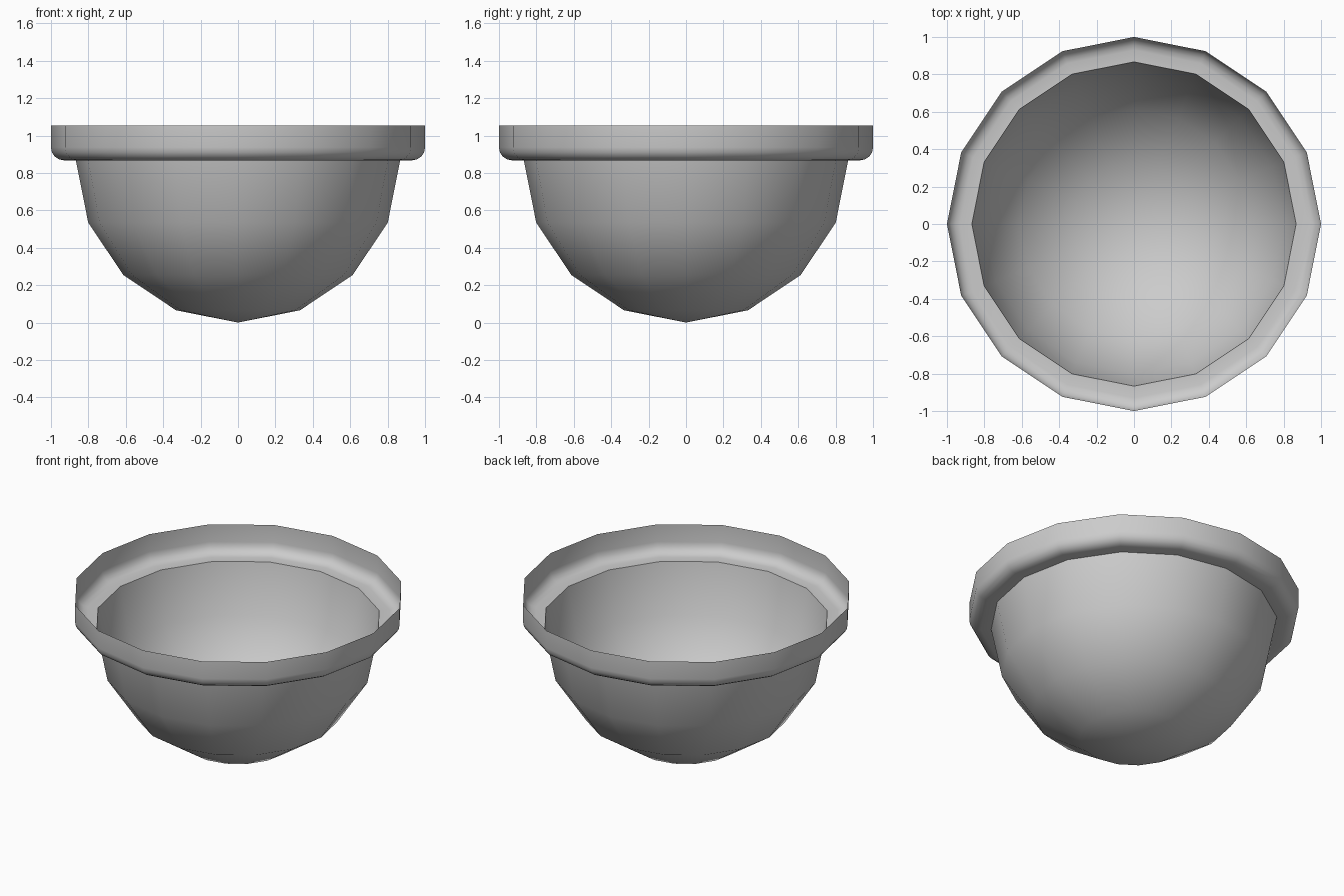
import bpy, bmesh, math

if "Cube" in bpy.data.objects:
    bpy.data.objects.remove(bpy.data.objects["Cube"])

SIDES = 16
R = 0.867  # bowl radius


def lathe(name, profile):
    """Revolve (radius, height) points around z into a thin shell."""
    bm = bmesh.new()
    rings = []
    for r, z in profile:
        if r < 1e-6:
            rings.append([bm.verts.new((0, 0, z))] * SIDES)
        else:
            rings.append([bm.verts.new((r * math.cos(math.tau * i / SIDES),
                                        r * math.sin(math.tau * i / SIDES), z))
                          for i in range(SIDES)])
    for low, high in zip(rings, rings[1:]):
        for i in range(SIDES):
            j = (i + 1) % SIDES
            corners = list(dict.fromkeys((low[i], low[j], high[j], high[i])))
            bm.faces.new(corners)
    mesh = bpy.data.meshes.new(name)
    bm.to_mesh(mesh)
    bm.free()
    obj = bpy.data.objects.new(name, mesh)
    bpy.context.collection.objects.link(obj)
    bpy.ops.object.select_all(action='DESELECT')
    obj.select_set(True)
    bpy.context.view_layer.objects.active = obj
    bpy.ops.object.shade_smooth_by_angle(angle=math.radians(50))
    return obj


# Hemispherical bowl
lathe("bowl", [(R * math.sin(a), R * (1 - math.cos(a)))
               for a in (math.pi / 8 * k for k in range(5))])

# Flat ledge with a rounded corner turning up into the rim wall
bevel = 0.07
corner = [(1 - bevel + bevel * math.sin(a), R + bevel * (1 - math.cos(a)))
          for a in (math.pi / 8 * k for k in range(5))]
lathe("rim", [(R, R)] + corner + [(1.0, 1.053)])
